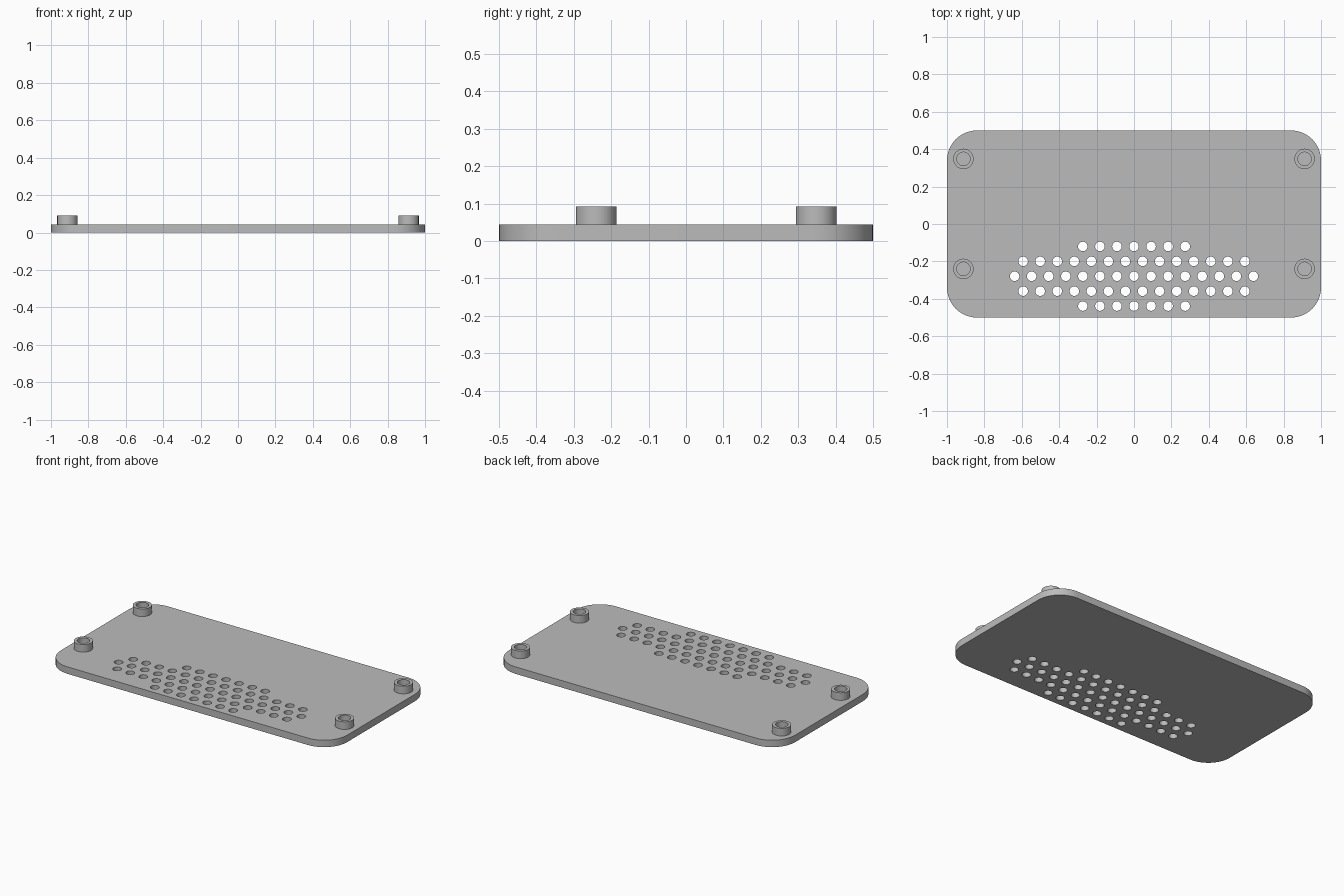
import bpy, bmesh, math

if "Cube" in bpy.data.objects:
    bpy.data.objects.remove(bpy.data.objects["Cube"])

grey = bpy.data.materials.new("grey plastic")
grey.diffuse_color = (0.5, 0.5, 0.5, 1)
grey.use_nodes = True
grey.node_tree.nodes["Principled BSDF"].inputs["Base Color"].default_value = grey.diffuse_color


def circle(cx, cy, r, n):
    return [(cx + r * math.cos(2 * math.pi * i / n),
             cy + r * math.sin(2 * math.pi * i / n)) for i in range(n)]


def rounded_rect(hx, hy, r, n=12):
    pts = []
    for k, (sx, sy) in enumerate([(1, 1), (-1, 1), (-1, -1), (1, -1)]):
        for i in range(n + 1):
            a = (k + i / n) * math.pi / 2
            pts.append((sx * (hx - r) + r * math.cos(a),
                        sy * (hy - r) + r * math.sin(a)))
    return pts


def extruded(name, loops, z0, z1):
    """Solid between z0 and z1; the loops after the first are holes."""
    curve = bpy.data.curves.new(name, 'CURVE')
    curve.dimensions = '2D'
    curve.fill_mode = 'BOTH'
    curve.extrude = (z1 - z0) / 2
    for pts in loops:
        spline = curve.splines.new('POLY')
        spline.points.add(len(pts) - 1)
        for p, (x, y) in zip(spline.points, pts):
            p.co = (x, y, 0, 1)
        spline.use_cyclic_u = True
    temp = bpy.data.objects.new(name + "_outline", curve)
    bpy.context.collection.objects.link(temp)
    deps = bpy.context.evaluated_depsgraph_get()
    mesh = bpy.data.meshes.new_from_object(temp.evaluated_get(deps))
    bpy.data.objects.remove(temp)

    bm = bmesh.new()
    bm.from_mesh(mesh)
    bmesh.ops.remove_doubles(bm, verts=bm.verts, dist=1e-5)
    bmesh.ops.translate(bm, verts=bm.verts, vec=(0, 0, (z0 + z1) / 2))
    bmesh.ops.recalc_face_normals(bm, faces=bm.faces)
    bm.to_mesh(mesh)
    bm.free()
    mesh.materials.clear()
    mesh.materials.append(grey)
    obj = bpy.data.objects.new(name, mesh)
    bpy.context.collection.objects.link(obj)
    bpy.ops.object.select_all(action='DESELECT')
    obj.select_set(True)
    bpy.context.view_layer.objects.active = obj
    bpy.ops.object.shade_smooth_by_angle(angle=math.radians(35))
    return obj


TOP = 0.044

# Cover plate with staggered rows of round vent holes
pitch = 0.0912
loops = [rounded_rect(1.0, 0.5, 0.16)]
for row, count in enumerate([7, 14, 15, 14, 7]):
    for i in range(count):
        loops.append(circle((i - (count - 1) / 2) * pitch,
                            -0.12 - 0.0797 * row, 0.0255, 24))
extruded("cover_plate", loops, 0, TOP)

# Hollow mounting bosses near the corners
for side, x in (("left", -0.912), ("right", 0.912)):
    for end, y in (("front", -0.24), ("back", 0.348)):
        extruded(f"mounting_boss_{end}_{side}",
                 [circle(x, y, 0.0545, 40), circle(x, y, 0.036, 40)], TOP, 0.092)
